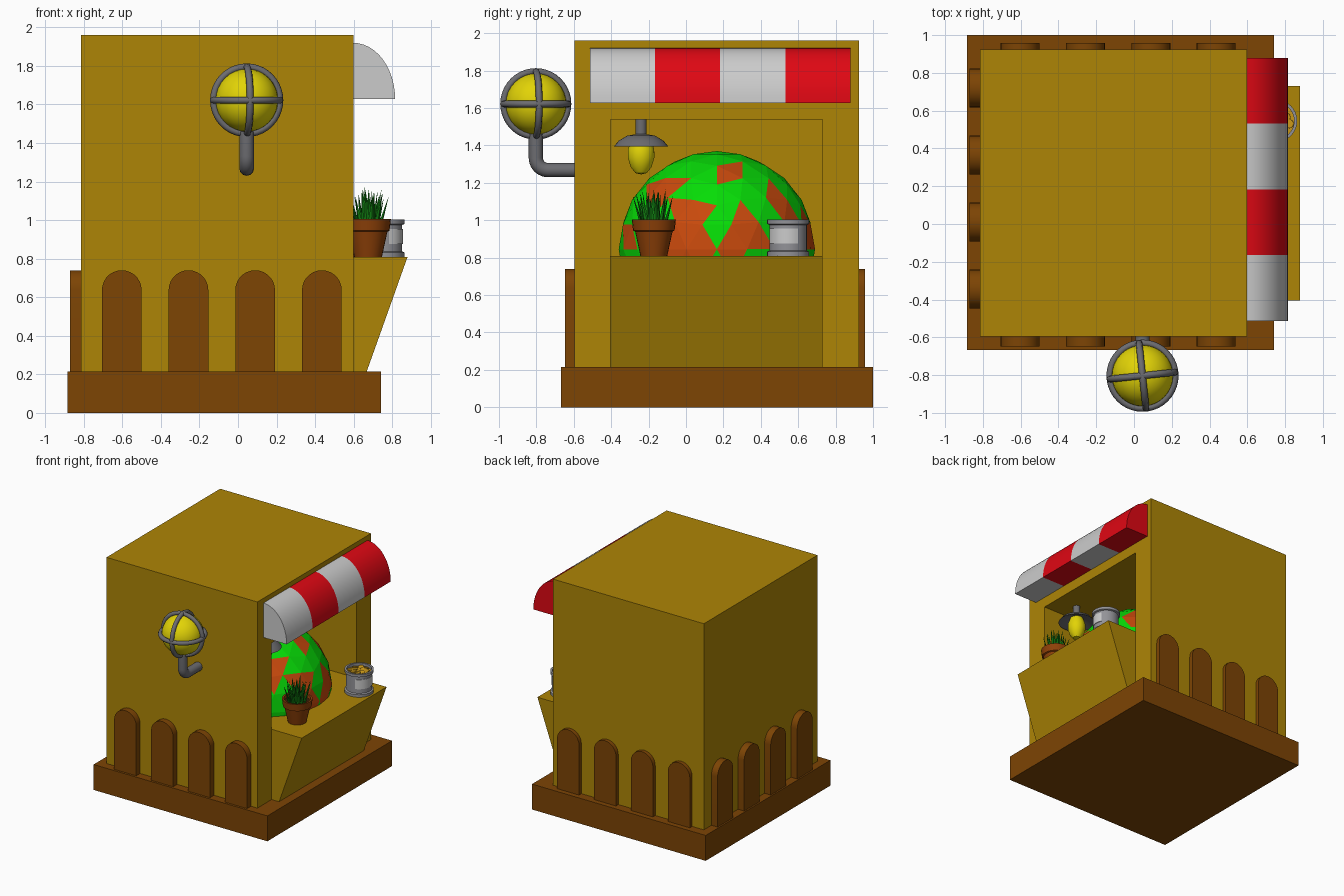
import bpy, bmesh, math, random
from mathutils import Vector, Matrix

if "Cube" in bpy.data.objects:
    bpy.data.objects.remove(bpy.data.objects["Cube"])

random.seed(4)


def mat(name, r, g, b):
    m = bpy.data.materials.new(name)
    m.diffuse_color = [(c / 255) ** 2.2 for c in (r, g, b)] + [1]
    m.use_nodes = True
    m.node_tree.nodes["Principled BSDF"].inputs["Base Color"].default_value = m.diffuse_color
    return m


GOLD = mat("gold_paint", 172, 132, 14)
WOOD = mat("brown_wood", 124, 70, 12)
RED = mat("awning_red", 222, 16, 26)
WHITE = mat("awning_white", 215, 215, 215)
YELLOW = mat("lamp_yellow", 225, 210, 15)
METAL = mat("dark_metal", 108, 108, 112)
TIN = mat("tin", 145, 145, 150)
LABEL = mat("label", 205, 205, 205)
COIN = mat("coins", 200, 150, 30)
CLAY = mat("clay", 140, 66, 16)
SOIL = mat("soil", 60, 35, 15)
LEAF = mat("leaf", 25, 130, 25)
GREEN = mat("dome_green", 15, 220, 15)
ORANGE = mat("dome_orange", 200, 75, 20)


def finish(name, bm, *mats, smooth=True):
    bmesh.ops.recalc_face_normals(bm, faces=bm.faces[:])
    me = bpy.data.meshes.new(name)
    bm.to_mesh(me)
    bm.free()
    for m in mats:
        me.materials.append(m)
    ob = bpy.data.objects.new(name, me)
    bpy.context.collection.objects.link(ob)
    if smooth:
        bpy.ops.object.select_all(action='DESELECT')
        bpy.context.view_layer.objects.active = ob
        ob.select_set(True)
        bpy.ops.object.shade_smooth_by_angle(angle=math.radians(35))
    return ob


def box(name, lo, hi, m):
    lo, hi = Vector(lo), Vector(hi)
    bm = bmesh.new()
    bmesh.ops.create_cube(bm, size=1, matrix=Matrix.Translation((lo + hi) / 2) @ Matrix.Diagonal((*(hi - lo), 1)))
    return finish(name, bm, m, smooth=False)


def prism(name, pts, vec, m):
    bm = bmesh.new()
    f = bm.faces.new([bm.verts.new(p) for p in pts])
    r = bmesh.ops.extrude_face_region(bm, geom=[f], use_keep_orig=True)
    bmesh.ops.translate(bm, vec=vec, verts=[v for v in r["geom"] if isinstance(v, bmesh.types.BMVert)])
    return finish(name, bm, m)


def lathe(name, prof, loc, m, seg=32, a0=0, a1=360):
    bm = bmesh.new()
    full = a1 - a0 == 360
    rows = []
    for i in range(seg if full else seg + 1):
        a = math.radians(a0 + (a1 - a0) * i / seg)
        rows.append([bm.verts.new((loc[0] + r * math.cos(a), loc[1] + r * math.sin(a), z)) for r, z in prof])
    for i in range(seg):
        p, q = rows[i], rows[(i + 1) % len(rows)]
        for j in range(len(prof) - 1):
            bm.faces.new((p[j], q[j], q[j + 1], p[j + 1]))
    bmesh.ops.remove_doubles(bm, verts=bm.verts[:], dist=1e-5)
    return finish(name, bm, m)


# Base and hollow booth with a serving window on the right
box("base", (-0.885, -0.667, 0), (0.742, 1.0, 0.215), WOOD)
booth = box("booth", (-0.815, -0.595, 0.215), (0.598, 0.925, 1.96), GOLD)
cutter = box("window_cutter", (-0.65, -0.405, 0.81), (0.8, 0.73, 1.54), GOLD)
cutter.hide_render = True
mod = booth.modifiers.new("window", 'BOOLEAN')
mod.object, mod.operation, mod.solver = cutter, 'DIFFERENCE', 'EXACT'
bpy.context.view_layer.objects.active = booth
bpy.ops.object.modifier_apply(modifier="window")
bpy.data.objects.remove(cutter)

# Slanted counter
prism("counter", [(0.59, -0.405, 0.215), (0.668, -0.405, 0.215), (0.88, -0.405, 0.81), (0.59, -0.405, 0.81)],
      (0, 1.135, 0), GOLD)

# Round-topped planks on front, back and left walls
R = 0.103
arch = [(-R, 0.215), (R, 0.215)] + [(R * math.cos(math.pi * i / 14), 0.637 + R * math.sin(math.pi * i / 14)) for i in range(15)]
for i in range(4):
    cx = -0.603 + 0.346 * i
    cy = -0.345 + 0.355 * i
    prism(f"front_plank_{i}", [(cx + u, -0.58, z) for u, z in arch], (0, -0.068, 0), WOOD)
    prism(f"back_plank_{i}", [(cx + u, 0.91, z) for u, z in arch], (0, 0.047, 0), WOOD)
    prism(f"left_plank_{i}", [(-0.8, cy + u, z) for u, z in arch], (-0.072, 0, 0), WOOD)

# Striped quarter-round awning
quarter = [(0.597, 1.628)] + [(0.597 + 0.218 * math.cos(math.pi / 2 * i / 12), 1.628 + 0.292 * math.sin(math.pi / 2 * i / 12))
                              for i in range(13)]
for i in range(4):
    prism(f"awning_stripe_{i}", [(x, -0.513 + 0.348 * i, z) for x, z in quarter], (0, 0.348, 0), (WHITE, RED)[i % 2])

# Caged wall lamp on a bent pipe
C = Vector((0.045, -0.803, 1.622))
bm = bmesh.new()
bmesh.ops.create_uvsphere(bm, u_segments=32, v_segments=16, radius=0.163, matrix=Matrix.Translation(C))
finish("wall_lamp_globe", bm, YELLOW)
h, t = math.pi / 2, math.radians(6)
for i, rot in enumerate([(0, 0, 0), (h, 0, t), (h, 0, h + t)]):
    bpy.ops.mesh.primitive_torus_add(location=C, rotation=rot, major_radius=0.173, minor_radius=0.018,
                                     major_segments=40, minor_segments=8)
    ring = bpy.context.object
    ring.name = f"lamp_cage_ring_{i}"
    ring.data.materials.append(METAL)
    bpy.ops.object.shade_smooth_by_angle(angle=h)
path = [(C.x, C.y, 1.46)] + [(C.x, C.y + 0.065 - 0.065 * math.cos(h * i / 6), 1.333 - 0.065 * math.sin(h * i / 6))
                             for i in range(7)] + [(C.x, -0.585, 1.268)]
cu = bpy.data.curves.new("lamp_pipe", 'CURVE')
cu.dimensions, cu.bevel_depth, cu.bevel_resolution, cu.use_fill_caps = '3D', 0.038, 4, True
sp = cu.splines.new('POLY')
sp.points.add(len(path) - 1)
for p, co in zip(sp.points, path):
    p.co = (*co, 1)
pipe = bpy.data.objects.new("lamp_pipe", cu)
bpy.context.collection.objects.link(pipe)
cu.materials.append(METAL)
bpy.ops.object.select_all(action='DESELECT')
pipe.select_set(True)
bpy.context.view_layer.objects.active = pipe
bpy.ops.object.convert(target='MESH')

# Hanging lamp inside the window
L = (0.4, -0.24)
lathe("hanging_lamp_shade", [(0, 1.54), (0.029, 1.54), (0.029, 1.46), (0.075, 1.452), (0.12, 1.425), (0.145, 1.395),
                             (0.135, 1.395), (0.06, 1.43), (0, 1.435)], L, METAL)
lathe("hanging_lamp_bulb", [(0, 1.245), (0.03, 1.252), (0.056, 1.285), (0.071, 1.335), (0.07, 1.38), (0.05, 1.435), (0, 1.44)],
      L, YELLOW)

# Faceted green dome with orange patches
bm = bmesh.new()
bmesh.ops.create_icosphere(bm, subdivisions=3, radius=1)
spots = [(-0.32, 0.32, 0.27), (-0.3, 0.02, 0.22), (0.14, 0.8, 0.2), (0.25, 0.12, 0.25), (0.64, 0.5, 0.22),
         (-0.56, 0.62, 0.22), (-0.93, 0.1, 0.2), (0.93, 0.15, 0.2)]
for f in bm.faces:
    c = f.calc_center_median().normalized()
    for y, z, rad in spots:
        d = Vector((math.sqrt(max(0, 1 - y * y - z * z)), y, z))
        if c.angle(d) < rad or c.angle(Vector((-d.x, y, z))) < rad:
            f.material_index = 1
bmesh.ops.transform(bm, matrix=Matrix.Translation((0.125, 0.165, 0.845)) @ Matrix.Scale(0.525, 4), verts=bm.verts[:])
bmesh.ops.bisect_plane(bm, geom=bm.verts[:] + bm.edges[:] + bm.faces[:], plane_co=(0, 0, 0.805), plane_no=(0, 0, 1),
                       clear_inner=True)
finish("dome", bm, GREEN, ORANGE, smooth=False)

# Potted plant
P = (0.675, -0.172)
lathe("plant_pot", [(0, 0.81), (0.072, 0.81), (0.1, 0.94), (0.111, 0.945), (0.118, 1.005), (0.103, 1.005), (0.098, 0.975)],
      P, CLAY, 24)
lathe("pot_soil", [(0, 0.98), (0.1, 0.98)], P, SOIL, 24)
bm = bmesh.new()
for i in range(26):
    a = i * 2.4
    k = math.sqrt((i + 0.5) / 26)
    length = 0.22 - 0.07 * k + random.uniform(-0.03, 0.02)
    mtx = (Matrix.Translation((P[0] + 0.068 * k * math.cos(a), P[1] + 0.068 * k * math.sin(a), 0.97))
           @ Matrix.Rotation(a, 4, 'Z') @ Matrix.Rotation(0.32 * k, 4, 'Y')
           @ Matrix.Diagonal((0.5, 1, 1, 1)) @ Matrix.Translation((0, 0, length / 2)))
    bmesh.ops.create_cone(bm, cap_ends=True, segments=4, radius1=0.019, radius2=0.001, depth=length, matrix=mtx)
finish("plant_leaves", bm, LEAF, smooth=False)

# Coin tin with blank label
T = (0.752, 0.546)
lathe("tip_tin", [(0, 0.81), (0.112, 0.81), (0.112, 0.832), (0.1, 0.838), (0.1, 0.975), (0.112, 0.98), (0.112, 1.003),
                  (0.096, 1.003), (0.096, 0.97)], T, TIN)
lathe("tin_label", [(0.098, 0.875), (0.105, 0.875), (0.105, 0.955), (0.098, 0.955)], T, LABEL, 12, -72, 30)
lathe("coin_bed", [(0, 0.982), (0.096, 0.978)], T, COIN)
bm = bmesh.new()
for i in range(14):
    a, r = i * 2.4, 0.072 * math.sqrt((i + 0.5) / 14)
    mtx = (Matrix.Translation((T[0] + r * math.cos(a), T[1] + r * math.sin(a), 0.99))
           @ Matrix.Rotation(random.uniform(-0.35, 0.35), 4, 'X') @ Matrix.Rotation(random.uniform(-0.35, 0.35), 4, 'Y'))
    bmesh.ops.create_cone(bm, cap_ends=True, segments=12, radius1=0.024, radius2=0.024, depth=0.008, matrix=mtx)
finish("coins", bm, COIN)
